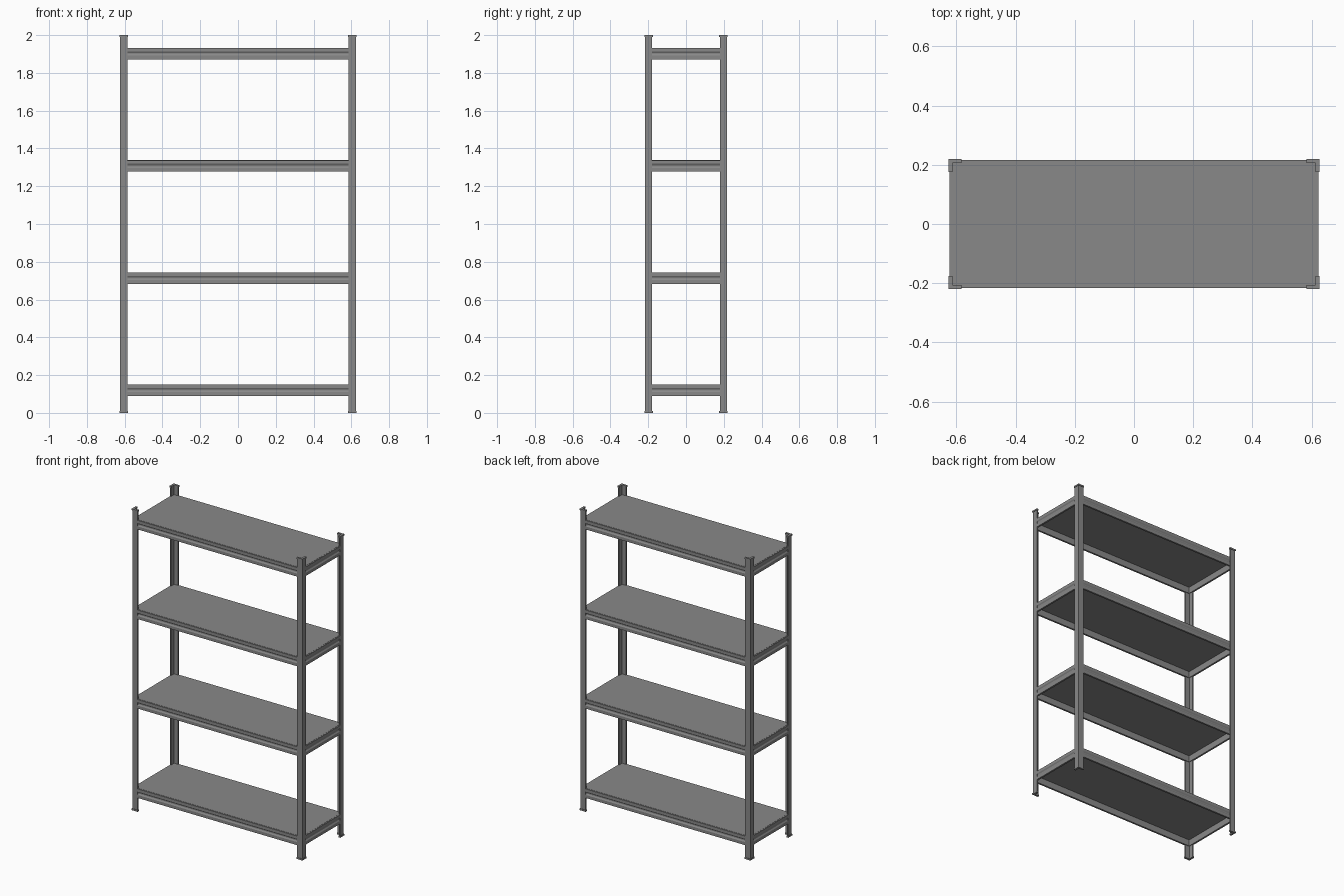
import bpy, bmesh
from math import pi
from mathutils import Matrix, Vector

cube = bpy.data.objects.get("Cube")
if cube:
    bpy.data.objects.remove(cube)

steel = bpy.data.materials.new("grey_steel")
steel.use_nodes = True
colour = (0.25, 0.25, 0.25, 1)
steel.diffuse_color = colour
steel.node_tree.nodes["Principled BSDF"].inputs["Base Color"].default_value = colour

HALF_X, HALF_Y = 0.624, 0.217      # outer faces of the posts
WALL, ARM, BEAM_H = 0.008, 0.038, 0.06
SHELF_TOPS = (0.15, 0.743, 1.337, 1.932)


def prism(name, profile, start, end, matrix=Matrix()):
    """Extrude a 2D profile along local z, then place it with a matrix."""
    bm = bmesh.new()
    face = bm.faces.new([bm.verts.new((a, b, start)) for a, b in profile])
    ext = bmesh.ops.extrude_face_region(bm, geom=[face])
    tops = [v for v in ext["geom"] if isinstance(v, bmesh.types.BMVert)]
    bmesh.ops.translate(bm, verts=tops, vec=(0, 0, end - start))
    bm.transform(matrix)
    bmesh.ops.recalc_face_normals(bm, faces=bm.faces)
    mesh = bpy.data.meshes.new(name)
    bm.to_mesh(mesh)
    bm.free()
    mesh.materials.append(steel)
    obj = bpy.data.objects.new(name, mesh)
    bpy.context.collection.objects.link(obj)
    return obj


def angle(sx, sy, grow):
    """L-shaped section at one corner, optionally thickened for the caps."""
    ox, oy = HALF_X + grow, HALF_Y + grow
    a, w = ARM + 2 * grow, WALL + 2 * grow
    pts = [(ox, oy), (ox - a, oy), (ox - a, oy - w),
           (ox - w, oy - w), (ox - w, oy - a), (ox, oy - a)]
    return [(sx * x, sy * y) for x, y in pts]


def rect(x0, x1, y0, y1):
    return [(x0, y0), (x1, y0), (x1, y1), (x0, y1)]


# Corner posts with slightly wider end caps
for sx, side in ((1, "left"), (-1, "right")):
    for sy, end in ((-1, "front"), (1, "back")):
        tag = f"{end}_{side}"
        prism(f"{tag}_post", angle(sx, sy, 0), 0.004, 1.996)
        prism(f"{tag}_foot_cap", angle(sx, sy, 0.003), 0, 0.01)
        prism(f"{tag}_top_cap", angle(sx, sy, 0.003), 1.99, 2)

# Grooved outer face of a beam: outward depth and height
beam_face = [(-0.009, 0), (-0.001, 0), (-0.001, 0.02), (-0.006, 0.028),
             (-0.006, 0.034), (-0.001, 0.042), (-0.001, BEAM_H), (-0.009, BEAM_H)]
beam_back = rect(-0.013, -0.009, 0, BEAM_H)

for level, top in enumerate(SHELF_TOPS, 1):
    base = top - BEAM_H
    # Beams on the four sides: turn, distance outward and half length
    for name, turn, reach, half in (("left_beam", 0, HALF_X, HALF_Y),
                                    ("back_beam", pi / 2, HALF_Y, HALF_X),
                                    ("right_beam", pi, HALF_X, HALF_Y),
                                    ("front_beam", -pi / 2, HALF_Y, HALF_X)):
        # Local axes: outward, up, along
        axes = Matrix(((1, 0, 0), (0, 0, 1), (0, 1, 0))).to_4x4()
        place = (Matrix.Rotation(turn, 4, "Z")
                 @ Matrix.Translation(Vector((reach, 0, base))) @ axes)
        run = half - ARM
        prism(f"{name}_{level}", beam_face, -run, run, place)
        prism(f"{name}_back_plate_{level}", beam_back, -half + 0.01, half - 0.01, place)
    # Shelf board resting inside the beams
    bx, by = HALF_X - 0.009, HALF_Y - 0.009
    prism(f"shelf_board_{level}", rect(-bx, bx, -by, by), top - 0.018, top + 0.001)
